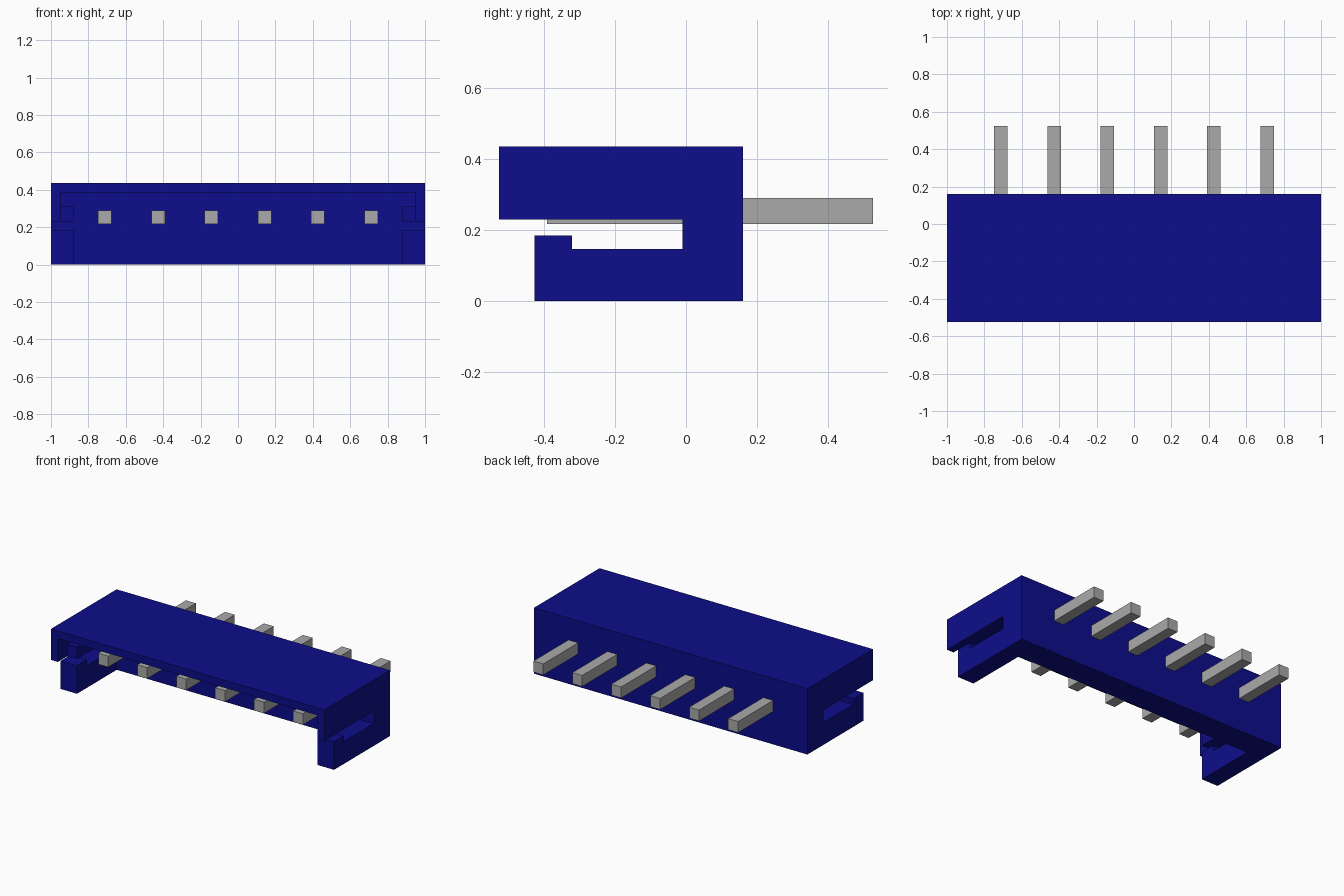
import bpy
import bmesh
from mathutils import Matrix, Vector

default = bpy.data.objects.get("Cube")
if default:
    bpy.data.objects.remove(default, do_unlink=True)


def make_material(name, rgb):
    mat = bpy.data.materials.new(name)
    mat.use_nodes = True
    mat.diffuse_color = (*rgb, 1)
    mat.node_tree.nodes["Principled BSDF"].inputs["Base Color"].default_value = (*rgb, 1)
    return mat


blue = make_material("dark blue plastic", (0.004, 0.004, 0.26))
grey = make_material("grey metal", (0.4, 0.4, 0.4))


def finish(name, bm, mat):
    bmesh.ops.recalc_face_normals(bm, faces=bm.faces)
    mesh = bpy.data.meshes.new(name)
    bm.to_mesh(mesh)
    bm.free()
    mesh.materials.append(mat)
    obj = bpy.data.objects.new(name, mesh)
    bpy.context.collection.objects.link(obj)
    return obj


def box(name, x, y, z, mat):
    """Box from (min, max) ranges along each axis."""
    low, high = (Vector(p) for p in zip(x, y, z))
    bm = bmesh.new()
    bmesh.ops.create_cube(bm, size=1, matrix=Matrix.Translation((low + high) / 2)
                          @ Matrix.Diagonal((*(high - low), 1)))
    return finish(name, bm, mat)


def side_profile(name, points, x0, x1, mat):
    """Extrude a (y, z) outline across x."""
    bm = bmesh.new()
    face = bm.faces.new([bm.verts.new((x0, y, z)) for y, z in points])
    out = bmesh.ops.extrude_face_region(bm, geom=[face])
    moved = [v for v in out["geom"] if isinstance(v, bmesh.types.BMVert)]
    bmesh.ops.translate(bm, verts=moved, vec=(x1 - x0, 0, 0))
    return finish(name, bm, mat)


FRONT, WALL, BACK, TOP = -0.525, -0.01, 0.16, 0.435
ARM_FRONT, SLOT_TOP, CEILING = -0.425, 0.23, 0.385

# Housing: back wall joined to the roof
side_profile("housing", [(BACK, 0), (BACK, TOP), (FRONT, TOP), (FRONT, CEILING),
                         (WALL, CEILING), (WALL, 0)], -1, 1, blue)

# Hooked lower arm outline
arm = [(WALL, 0), (ARM_FRONT, 0), (ARM_FRONT, 0.185), (-0.32, 0.185),
       (-0.32, 0.147), (WALL, 0.147)]

for side, label in ((-1, "right"), (1, "left")):
    def span(a, b):
        return sorted((side * a, side * b))
    box(label + "_upper_wall", span(0.95, 1), (FRONT, WALL), (SLOT_TOP, CEILING), blue)
    box(label + "_guide_rail", span(0.88, 0.95), (ARM_FRONT, WALL), (SLOT_TOP, 0.31), blue)
    side_profile(label + "_lower_arm", arm, *span(0.88, 1), blue)

# Row of contact pins passing through the back wall
for i in range(6):
    x = (i - 2.5) * 0.285
    box(f"pin_{i + 1}", (x - 0.036, x + 0.036), (-0.39, 0.525), (0.217, 0.29), grey)
